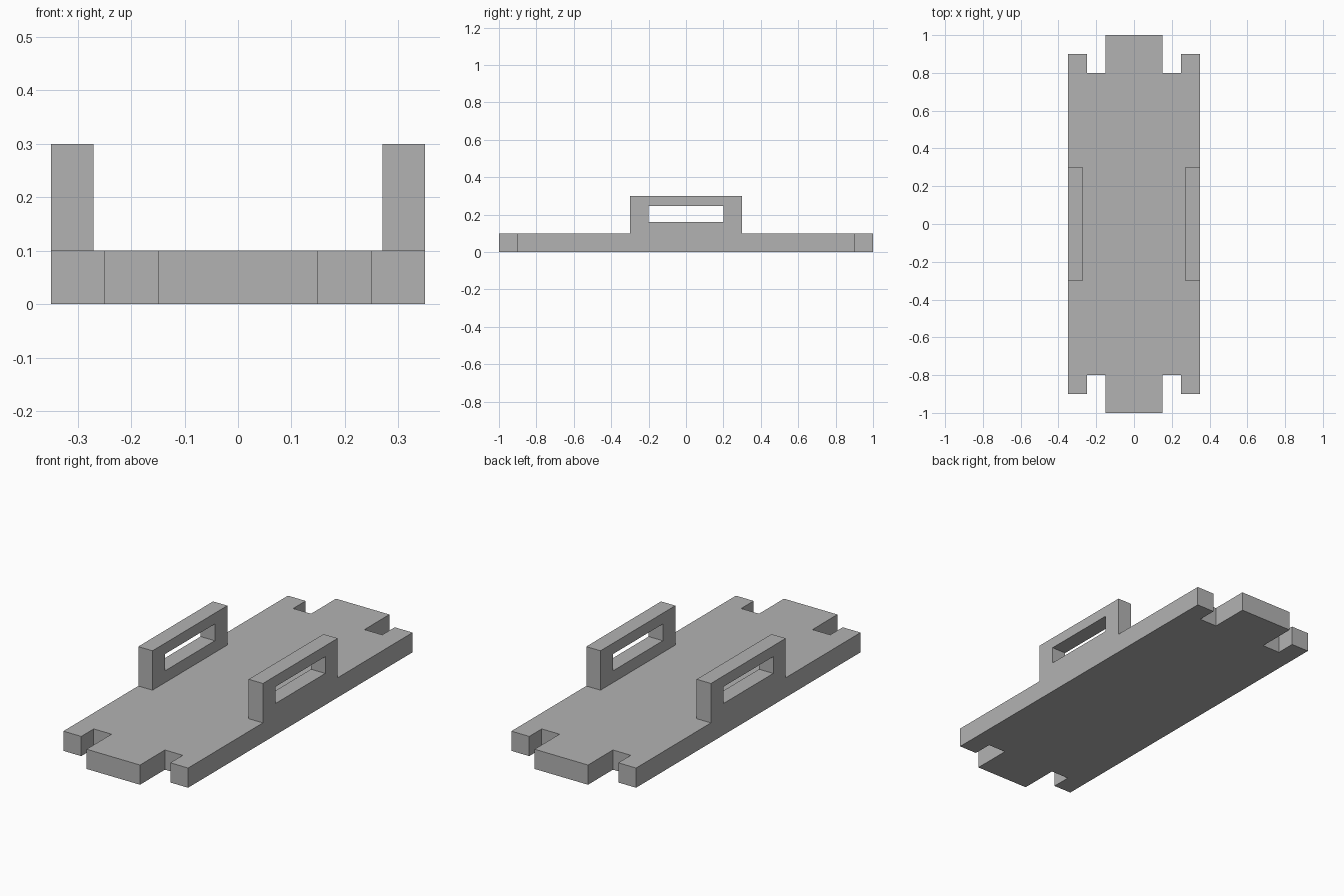
import bpy
import bmesh

cube = bpy.data.objects.get("Cube")
if cube:
    bpy.data.objects.remove(cube, do_unlink=True)

grey = bpy.data.materials.new("plain_grey")
grey.use_nodes = True
colour = (0.45, 0.45, 0.45, 1)
grey.diffuse_color = colour
grey.node_tree.nodes["Principled BSDF"].inputs["Base Color"].default_value = colour


def make_object(name, bm):
    bmesh.ops.recalc_face_normals(bm, faces=bm.faces)
    mesh = bpy.data.meshes.new(name)
    bm.to_mesh(mesh)
    bm.free()
    mesh.materials.append(grey)
    obj = bpy.data.objects.new(name, mesh)
    bpy.context.collection.objects.link(obj)
    return obj


# Deck: one quarter outline mirrored around both axes, then extruded
DECK_TOP = 0.1
quarter = [(0.35, 0.9), (0.25, 0.9), (0.25, 0.8), (0.15, 0.8), (0.15, 1.0)]
half = quarter + [(-x, y) for x, y in reversed(quarter)]
outline = half + [(-x, -y) for x, y in half]

bm = bmesh.new()
base = bm.faces.new([bm.verts.new((x, y, 0)) for x, y in outline])
top = bmesh.ops.extrude_face_region(bm, geom=[base], use_keep_orig=True)
raised = [v for v in top["geom"] if isinstance(v, bmesh.types.BMVert)]
bmesh.ops.translate(bm, verts=raised, vec=(0, 0, DECK_TOP))
make_object("deck", bm)


# Handles: rectangular frames with a grip slot, standing on the side edges
def rectangle(y, low, high):
    return [(-y, low), (y, low), (y, high), (-y, high)]


def make_handle(name, side):
    bm = bmesh.new()
    loops = [
        [bm.verts.new((side * x, y, z)) for y, z in rect]
        for x in (0.27, 0.35)
        for rect in (rectangle(0.3, DECK_TOP, 0.3), rectangle(0.2, 0.16, 0.245))
    ]
    inner_rim, inner_slot, outer_rim, outer_slot = loops

    def bridge(a, b, start=0):
        for i in range(start, 4):
            j = (i + 1) % 4
            bm.faces.new((a[i], a[j], b[j], b[i]))

    bridge(inner_rim, inner_slot)
    bridge(outer_rim, outer_slot)
    bridge(inner_slot, outer_slot)
    bridge(inner_rim, outer_rim, start=1)  # open where it meets the deck
    make_object(name, bm)


make_handle("left_handle", 1)
make_handle("right_handle", -1)
